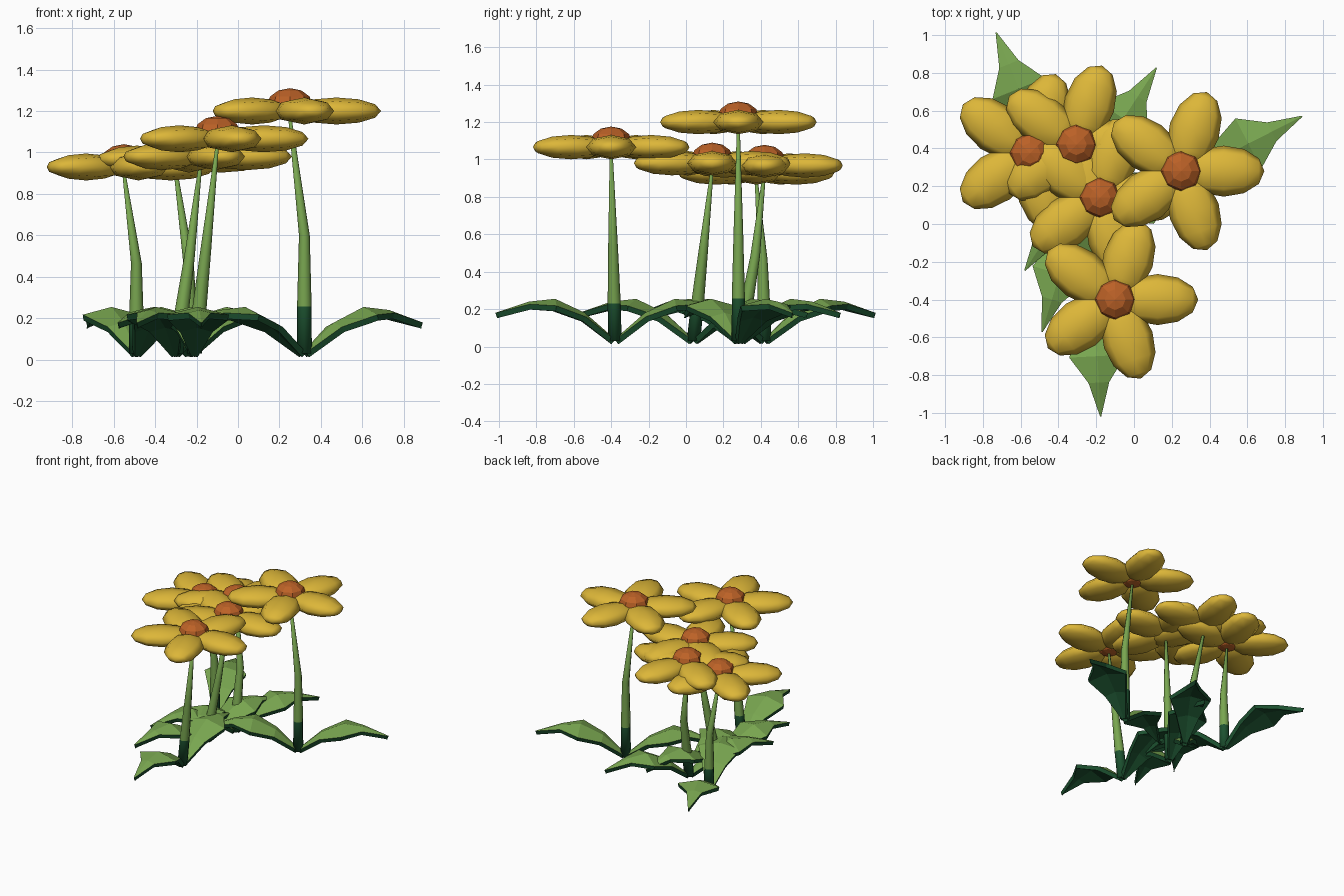
import bpy, bmesh, math
from mathutils import Matrix, Vector

cube = bpy.data.objects.get("Cube")
if cube:
    bpy.data.objects.remove(cube)


def material(name, rgb):
    m = bpy.data.materials.new(name)
    m.use_nodes = True
    colour = (*rgb, 1)
    m.diffuse_color = colour
    m.node_tree.nodes["Principled BSDF"].inputs["Base Color"].default_value = colour
    return m


yellow = material("petal yellow", (0.72, 0.47, 0.04))
orange = material("centre orange", (0.5, 0.12, 0.02))
light_green = material("light green", (0.19, 0.38, 0.08))
dark_green = material("dark green", (0.012, 0.085, 0.03))


def make_object(name, bm, mats, smooth=False):
    bmesh.ops.recalc_face_normals(bm, faces=bm.faces)
    mesh = bpy.data.meshes.new(name)
    bm.to_mesh(mesh)
    bm.free()
    for m in mats:
        mesh.materials.append(m)
    for p in mesh.polygons:
        p.use_smooth = smooth
    obj = bpy.data.objects.new(name, mesh)
    bpy.context.collection.objects.link(obj)
    return obj


def add_ellipsoid(bm, size, matrix):
    bmesh.ops.create_uvsphere(bm, u_segments=8, v_segments=6, radius=1,
                              matrix=matrix @ Matrix.Diagonal((*size, 1)))


def flower_head(tag, centre):
    # Five flattened petals, each with its pole at the tip
    bm = bmesh.new()
    for i in range(5):
        place = (Matrix.Translation(centre) @ Matrix.Rotation(math.tau * i / 5, 4, "Z")
                 @ Matrix.Translation((0.225, 0, 0)) @ Matrix.Rotation(math.pi / 2, 4, "Y"))
        add_ellipsoid(bm, (0.065, 0.135, 0.215), place)
    make_object("petals_" + tag, bm, [yellow], smooth=True)
    # Domed centre
    bm = bmesh.new()
    add_ellipsoid(bm, (0.11, 0.11, 0.08), Matrix.Translation(centre + Vector((0, 0, 0.03))))
    make_object("flower_centre_" + tag, bm, [orange])


def stem(tag, base, middle, top):
    # Tapered tube, dark near the ground
    low = base.lerp(middle, 0.4)
    bm = bmesh.new()
    rings = []
    for point, r in ((base, 0.036), (low, 0.035), (middle, 0.026), (top, 0.008)):
        rings.append([bm.verts.new(point + Vector((r * math.cos(a), r * math.sin(a), 0)))
                      for a in (math.tau * k / 8 for k in range(8))])
    for level in range(3):
        for k in range(8):
            n = (k + 1) % 8
            f = bm.faces.new((rings[level][k], rings[level][n],
                              rings[level + 1][n], rings[level + 1][k]))
            f.material_index = 1 if level == 0 else 0
    bm.faces.new(rings[0]).material_index = 1
    bm.faces.new(rings[-1])
    obj = make_object("stem_" + tag, bm, [light_green, dark_green], smooth=True)
    return obj


# Leaf stations: distance out, ridge height, half width
LEAF = [(0.0, 0.04, 0.02), (0.16, 0.18, 0.085), (0.32, 0.255, 0.15),
        (0.46, 0.24, 0.055), (0.64, 0.18, 0.003)]


def leaf(name, base, angle):
    # Arched blade with a raised midrib, thickened with a dark underside
    bm = bmesh.new()
    rows = []
    for u, z, w in LEAF:
        rows.append([bm.verts.new((u, v, z - abs(v) * 0.25)) for v in (-w, 0, w)])
    for a, b in zip(rows, rows[1:]):
        for k in range(2):
            bm.faces.new((a[k], b[k], b[k + 1], a[k + 1]))
    obj = make_object(name, bm, [light_green, dark_green])
    obj.location = (base.x, base.y, 0)
    obj.rotation_euler.z = math.radians(angle)
    mod = obj.modifiers.new("thickness", "SOLIDIFY")
    mod.thickness = 0.03
    mod.offset = -1
    mod.material_offset = 1
    mod.material_offset_rim = 1


# Name, base xy, middle xy, head centre, leaf direction
FLOWERS = [
    ("east", (0.32, 0.28), (0.32, 0.28), (0.25, 0.28, 1.20), 27),
    ("front", (-0.21, -0.38), (-0.155, -0.39), (-0.10, -0.40, 1.066), 273),
    ("middle", (-0.30, 0.04), (-0.235, 0.09), (-0.18, 0.14, 0.98), 253),
    ("back", (-0.23, 0.29), (-0.24, 0.37), (-0.305, 0.42, 0.968), 57),
    ("west", (-0.49, 0.42), (-0.49, 0.41), (-0.55, 0.375, 0.93), 112),
]

for tag, base, middle, head, angle in FLOWERS:
    head = Vector(head)
    foot = Vector((*base, 0.03))
    flower_head(tag, head)
    stem(tag, foot, Vector((*middle, head.z * 0.5)), head - Vector((0, 0, 0.03)))
    leaf("leaf_outer_" + tag, foot, angle)
    leaf("leaf_inner_" + tag, foot, angle + 180)
